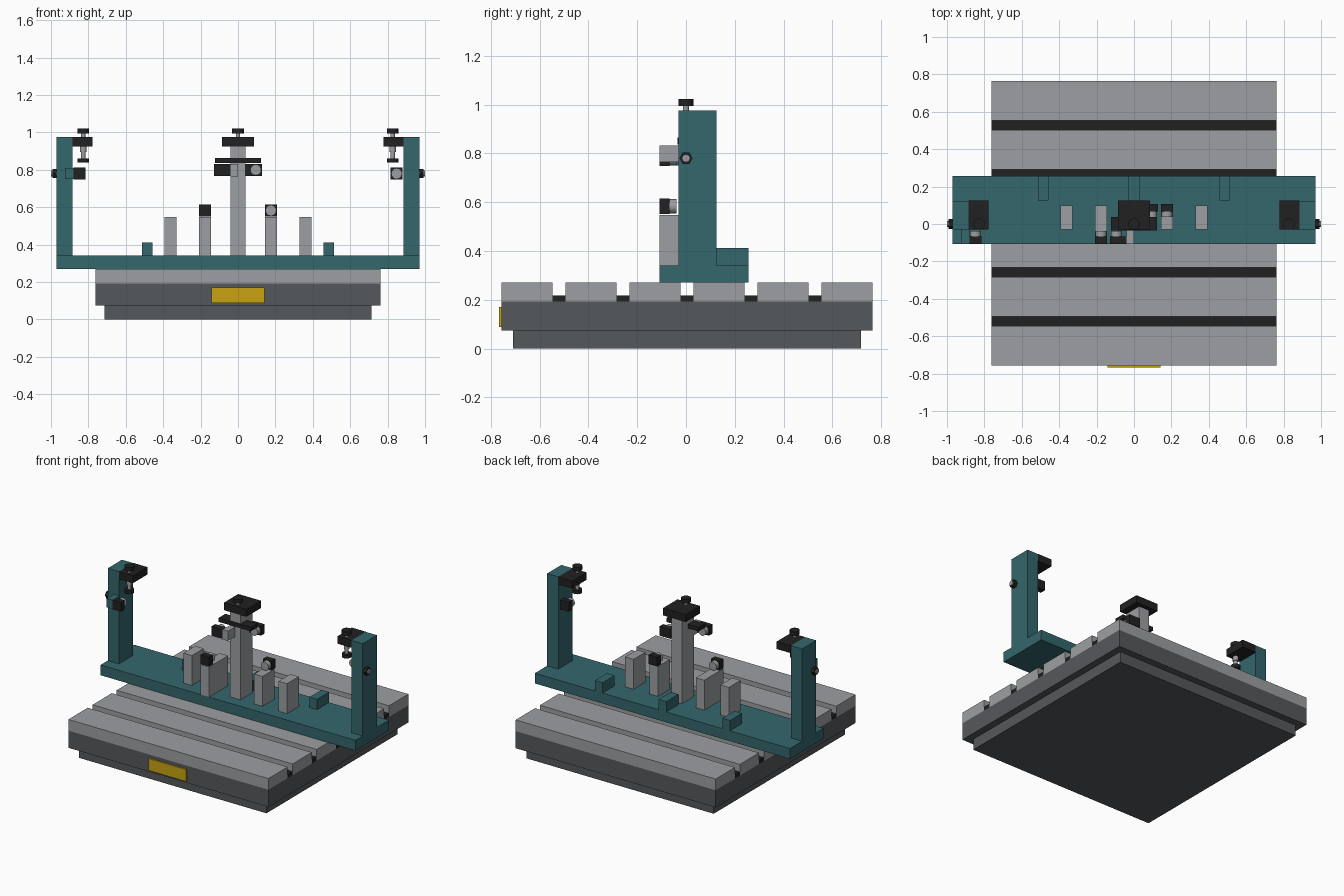
import bpy, math

if "Cube" in bpy.data.objects:
    bpy.data.objects.remove(bpy.data.objects["Cube"])


def mat(name, r, g, b):
    m = bpy.data.materials.new(name)
    m.diffuse_color = (r, g, b, 1)
    m.use_nodes = True
    m.node_tree.nodes["Principled BSDF"].inputs["Base Color"].default_value = m.diffuse_color
    return m


TEAL = mat("teal_paint", 0.034, 0.135, 0.152)
GREY = mat("machined_grey", 0.34, 0.345, 0.36)
DARK = mat("dark_frame", 0.091, 0.099, 0.105)
BLACK = mat("black_parts", 0.0155, 0.0155, 0.0155)
GOLD = mat("yellow_label", 0.58, 0.36, 0.006)


def box(name, x, y, z, m):
    """Box from (min, max) ranges on each axis."""
    bpy.ops.mesh.primitive_cube_add(size=1)
    o = bpy.context.object
    o.name = name
    lo, hi = zip(x, y, z)
    for v in o.data.vertices:
        v.co = [hi[i] if v.co[i] > 0 else lo[i] for i in range(3)]
    o.data.materials.append(m)
    return o


def cyl(name, axis, a, b, c, r, m, n=24):
    """Cylinder along an axis from a to b; c gives the other two coordinates."""
    loc = list(c)
    loc.insert("xyz".index(axis), (a + b) / 2)
    rot = {"x": (0, math.pi / 2, 0), "y": (math.pi / 2, 0, 0), "z": (0, 0, 0)}[axis]
    bpy.ops.mesh.primitive_cylinder_add(vertices=n, radius=r, depth=abs(b - a),
                                        location=loc, rotation=rot)
    o = bpy.context.object
    o.name = name
    o.data.materials.append(m)
    if n > 8:
        bpy.ops.object.shade_smooth_by_angle(angle=math.radians(35))
    return o


# Base and slotted table
C = 0.004
H = 0.761
box("plinth", (-0.713, 0.713), (C - 0.713, C + 0.713), (0, 0.075), DARK)
box("bed", (-H, H), (C - H, C + H), (0.075, 0.193), DARK)
box("front_label", (-0.143, 0.143), (-0.767, C - H), (0.088, 0.17), GOLD)
slots = [C + 0.262 * k for k in range(-2, 3)]
edges = [C - H] + [s + d for s in slots for d in (-0.0265, 0.0265)] + [C + H]
for i in range(0, len(edges), 2):
    box("table_slat", (-H, H), (edges[i], edges[i + 1]), (0.193, 0.27), GREY)
for s in slots:
    box("slot_floor", (-H, H), (s - 0.0265, s + 0.0265), (0.193, 0.218), BLACK)

# Fixture beam with rear stops
box("beam", (-0.97, 0.97), (-0.108, 0.256), (0.27, 0.341), TEAL)
for x in (-0.485, 0, 0.485):
    box("rear_stop", (x - 0.029, x + 0.029), (0.125, 0.256), (0.341, 0.412), TEAL)


def clamp_screw(x, foot):
    cyl("clamp_knob", "z", 0.995, 1.022, (x, 0), 0.031, BLACK)
    cyl("clamp_shaft", "z", 0.85, 0.996, (x, 0), 0.012, GREY)
    cyl("clamp_collar", "z", 0.895, 0.926, (x, 0), 0.018, GREY)
    if foot:
        cyl("clamp_foot", "z", 0.838, 0.862, (x, 0), 0.03, BLACK)


def sensor(x, z, side, x_in=None):
    """Black block with a grey barrel facing the beam's middle; side -1 front, 1 back."""
    far, mid, near = (-0.108, -0.068, -0.038) if side < 0 else (0.108, 0.068, 0.038)
    xs = [x - 0.032, x + 0.032] + ([x_in] if x_in is not None else [])
    box("sensor_block", (min(xs), max(xs)), sorted((far, mid)), (z - 0.032, z + 0.032), BLACK)
    cyl("sensor_barrel", "y", mid, near, (x, z), 0.029, GREY)


# End posts, arms, clamps, outer nuts
for s in (-1, 1):
    box("end_post", sorted((s * 0.885, s * 0.97)), (-0.03, 0.124), (0.341, 0.976), TEAL)
    box("clamp_arm", sorted((s * 0.778, s * 0.885)), (-0.03, 0.126), (0.925, 0.976), BLACK)
    clamp_screw(s * 0.827, True)
    cyl("hex_nut", "x", s * 0.97, s * 0.993, (0, 0.78), 0.027, BLACK, 6)
    cyl("nut_stud", "x", s * 0.97, s * 1.0, (0, 0.78), 0.016, GREY)
    sensor(s * 0.848, 0.78, s)
box("sensor_bracket", (-0.924, -0.88), (-0.108, -0.03), (0.75, 0.81), TEAL)

# Centre column with cap, clamp bar and sensors
Y = (-0.03, 0.098)
box("centre_column", (-0.04, 0.04), Y, (0.341, 0.926), GREY)
box("centre_cap", (-0.086, 0.086), (-0.031, 0.126), (0.925, 0.976), BLACK)
clamp_screw(0, False)
box("clamp_bar", (-0.122, 0.122), (-0.035, 0.037), (0.836, 0.864), BLACK)
box("centre_bracket", (-0.041, 0), (-0.108, -0.03), (0.765, 0.832), GREY)
for s in (-1, 1):
    sensor(s * 0.095, 0.8, s, s * 0.04)

# Short support posts
for x in (-0.362, -0.176, 0.176, 0.362):
    y = (-0.108, 0.098) if x == -0.176 else Y
    box("support_post", (x - 0.032, x + 0.032), y, (0.341, 0.547), GREY)
for s in (-1, 1):
    sensor(s * 0.176, 0.583, s)
